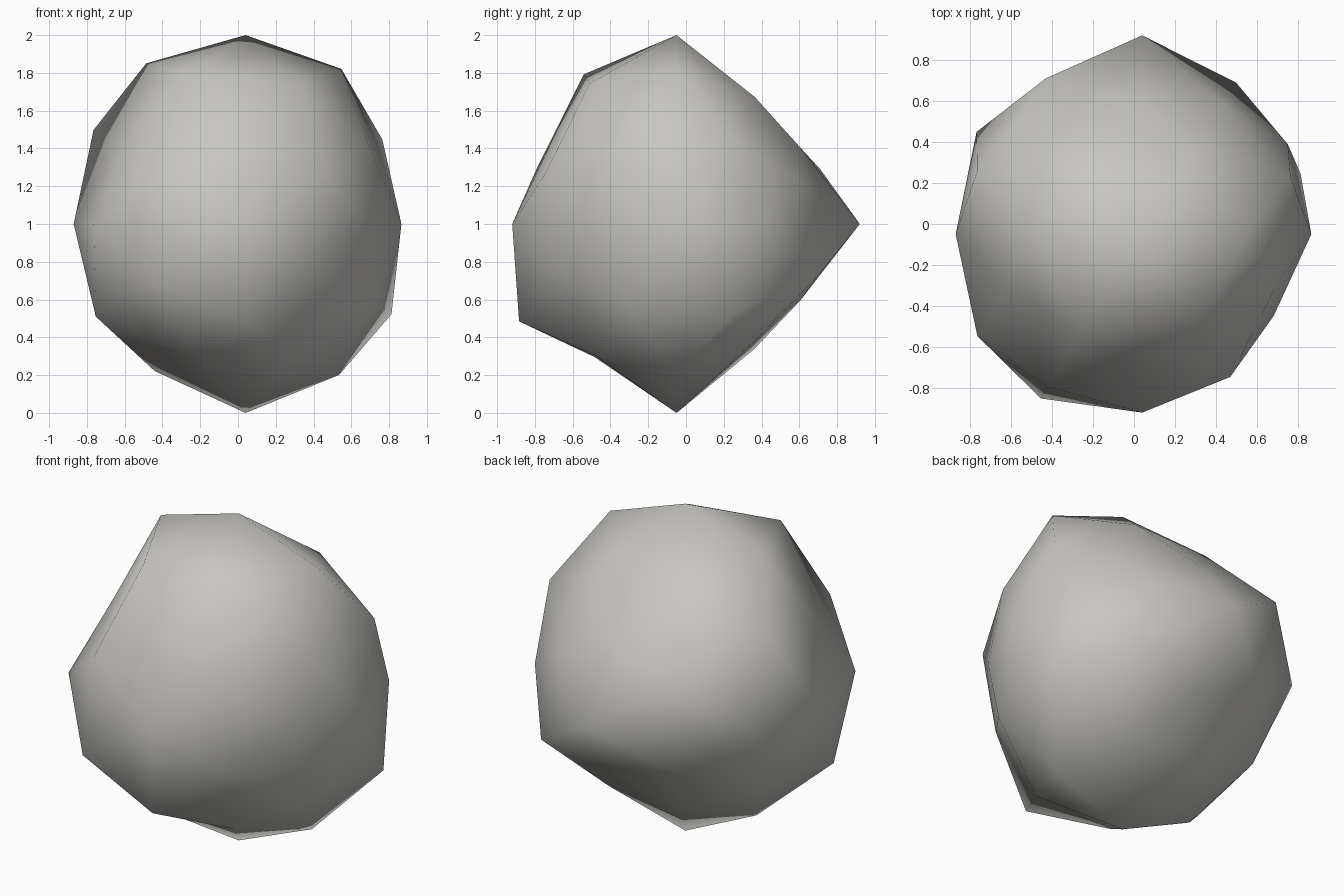
import bpy
import bmesh
from mathutils import Vector

default_cube = bpy.data.objects.get("Cube")
if default_cube:
    bpy.data.objects.remove(default_cube, do_unlink=True)

PHI = (1 + 5 ** 0.5) / 2
CENTRE = Vector((0.04, -0.05, 1))

# Each corner family of a subdivided icosahedron, with the rock's radius at every
# sign combination (plus before minus, x changing slowest)
FAMILIES = [
    ((1, 0, 0), [.825, .91]),
    ((0, 1, 0), [.97, .87]),
    ((0, 0, 1), [1, 1]),
    ((1, 0, PHI), [.965, .94, 1, .915]),
    ((0, PHI, 1), [.77, .77, .79, .98]),
    ((PHI, 1, 0), [.835, .755, .95, .945]),
    ((PHI, PHI - 1, 1), [.895, .955, .81, .84, .995, .88, .82, .98]),
    ((PHI - 1, 1, PHI), [.83, .79, .92, .86, .82, .82, .98, .87]),
    ((1, PHI, PHI - 1), [.79, .915, .86, .78, .94, .84, .92, .99]),
]


def signed(direction):
    """All mirrored copies of a direction across the three planes."""
    options = [(c, -c) if c else (0,) for c in direction]
    return [Vector((x, y, z)).normalized()
            for x in options[0] for y in options[1] for z in options[2]]


# Round ball of triangles, then each corner pushed in to its radius
bm = bmesh.new()
radius_of = {}
for direction, radii in FAMILIES:
    for point, radius in zip(signed(direction), radii):
        radius_of[bm.verts.new(point)] = radius
bmesh.ops.convex_hull(bm, input=bm.verts[:])
bmesh.ops.recalc_face_normals(bm, faces=bm.faces[:])
for vert, radius in radius_of.items():
    vert.co = CENTRE + vert.co * radius

mesh = bpy.data.meshes.new("rock")
bm.to_mesh(mesh)
bm.free()
rock = bpy.data.objects.new("rock", mesh)
bpy.context.collection.objects.link(rock)

# Stone colour
stone = bpy.data.materials.new("light_grey_stone")
stone.use_nodes = True
colour = (0.57, 0.56, 0.53, 1)
stone.diffuse_color = colour
shader = stone.node_tree.nodes["Principled BSDF"]
shader.inputs["Base Color"].default_value = colour
shader.inputs["Roughness"].default_value = 0.9
mesh.materials.append(stone)

# Fully soft shading over the faceted outline
mesh.shade_smooth()
